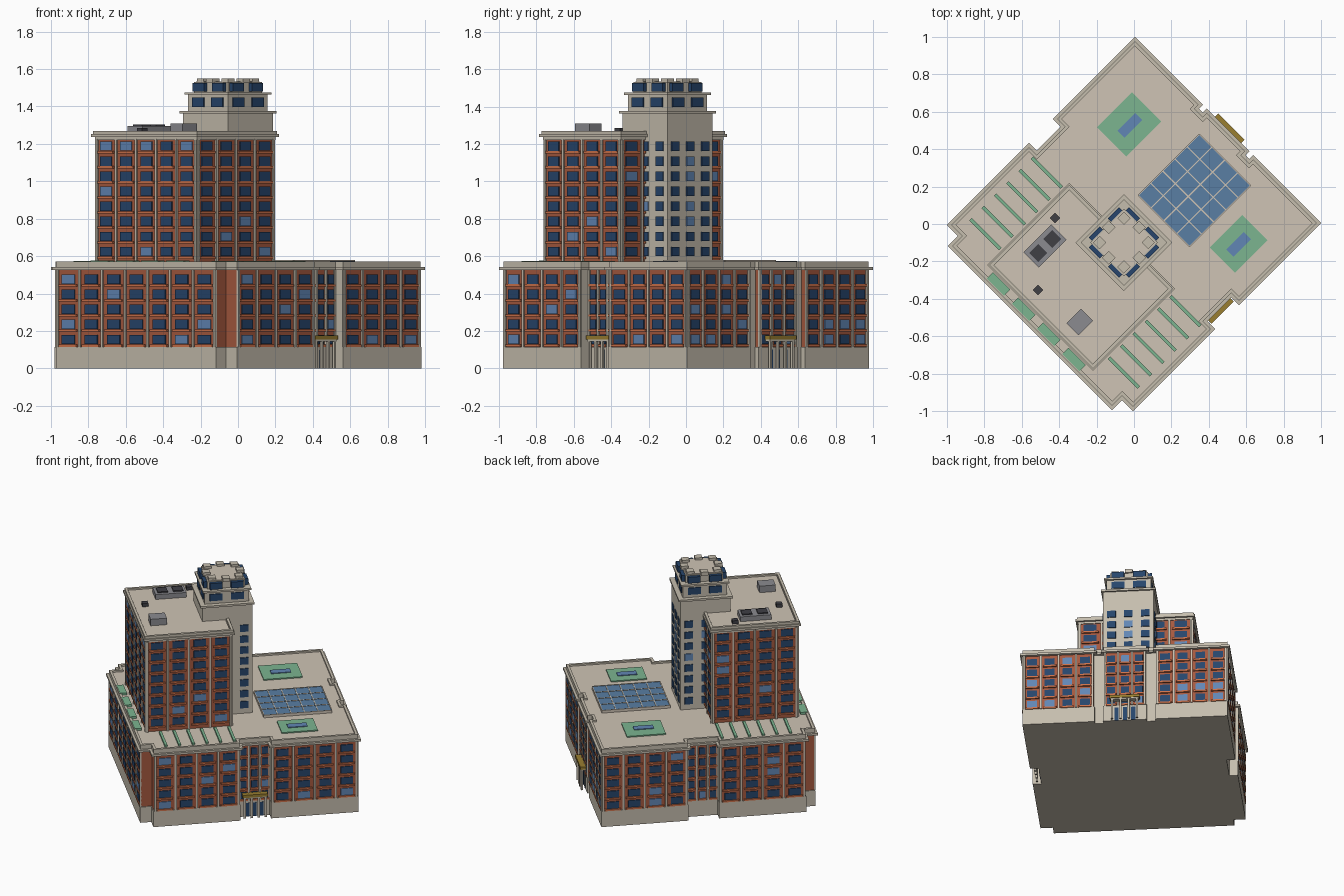
import bpy, bmesh, math, random
from mathutils import Matrix, Vector

if "Cube" in bpy.data.objects:
    bpy.data.objects.remove(bpy.data.objects["Cube"])

random.seed(4)
COL = dict(stone=(.56, .51, .42), roof=(.62, .55, .46), brick=(.38, .1, .05), sill=(.62, .17, .07),
           dark=(.02, .06, .15), light=(.12, .24, .46), green=(.2, .46, .28), sky=(.1, .21, .37),
           gold=(.32, .21, .03), metal=(.26, .26, .28), black=(.05, .05, .06))
MATS = {}
for k, c in COL.items():
    MATS[k] = bpy.data.materials.new(k)
    MATS[k].diffuse_color = (*c, 1)
PARTS = {}


def part(name, mat):
    if name not in PARTS:
        PARTS[name] = (bmesh.new(), mat)
    return PARTS[name][0]


def box(name, mat, u0, u1, v0, v1, z0, z1, M=Matrix()):
    m = M @ Matrix.Translation(((u0 + u1) / 2, (v0 + v1) / 2, (z0 + z1) / 2)) \
        @ Matrix.Diagonal((u1 - u0, v1 - v0, z1 - z0, 1))
    bmesh.ops.create_cube(part(name, mat), size=1, matrix=m)


def offset(poly, d):
    # grow a right-angled counter-clockwise outline
    out = []
    for i, p in enumerate(poly):
        a, b, p = Vector(poly[i - 1]), Vector(poly[(i + 1) % len(poly)]), Vector(p)
        e, f = (p - a).normalized(), (b - p).normalized()
        out.append(tuple(p + d * Vector((e.y + f.y, -e.x - f.x))))
    return out


def prism(name, mat, poly, z0, z1):
    bm = part(name, mat)
    lo = [bm.verts.new((*p, z0)) for p in poly]
    hi = [bm.verts.new((*p, z1)) for p in poly]
    n = len(poly)
    for i in range(n):
        j = (i + 1) % n
        bm.faces.new((lo[i], lo[j], hi[j], hi[i]))
    bm.faces.new(hi)
    bm.faces.new(lo[::-1])


def ring(name, mat, outer, inner, z0, z1):
    bm = part(name, mat)
    L = [[bm.verts.new((*p, z)) for p in q] for q, z in
         ((outer, z0), (outer, z1), (inner, z1), (inner, z0))]
    n = len(outer)
    for k in range(4):
        a, b = L[k], L[(k + 1) % 4]
        for i in range(n):
            j = (i + 1) % n
            bm.faces.new((a[i], a[j], b[j], b[i]))


def wall_frame(u, v, ang):
    # local +x points out of the wall, y runs along it
    return Matrix.Translation((u, v, 0)) @ Matrix.Rotation(math.radians(ang), 4, 'Z')


def facade(name, u, v, ang, width, cols, z0, rows, ztop=None, wide=.56, h=.05, dz=.0805,
           zb=0, trim=True, depth=.006):
    M = wall_frame(u, v, ang)
    s = width / cols
    w = s * wide
    for c in range(cols):
        y = -width / 2 + s * (c + .5)
        for r in range(rows):
            z = z0 + dz * r
            k = 'light' if random.random() < .13 else 'dark'
            box(name + '_windows_' + k, k, -.02, depth, y - w / 2, y + w / 2, z - h / 2, z + h / 2, M)
            if trim:
                box(name + '_sills', 'sill', -.005, .011, y - s * .38, y + s * .38,
                    z - h / 2 - .014, z - h / 2 - .002, M)
    if trim:
        for c in range(cols + 1):
            y = -width / 2 + s * c
            y = min(max(y, -width / 2 + .007), width / 2 - .007)
            box(name + '_pilasters', 'stone', -.005, .009, y - .007, y + .007, zb, ztop, M)


def rect(u0, u1, v0, v1):
    return [(u0, v0), (u1, v0), (u1, v1), (u0, v1)]


# podium
half = [(-.765, -.6), (-.69, -.6), (-.69, -.683), (-.11, -.683), (-.11, -.625), (.11, -.625),
        (.11, -.683), (.69, -.683), (.69, -.21), (.66, -.21), (.66, -.14), (.69, -.14)]
pod = half + [(u, -v) for u, v in reversed(half)]
prism('podium_base', 'stone', offset(pod, .006), 0, .115)
prism('podium_walls', 'brick', pod, .115, .526)
prism('podium_cornice', 'stone', offset(pod, .021), .526, .541)
prism('podium_roof', 'roof', offset(pod, -.012), .541, .56)
ring('podium_parapet', 'stone', offset(pod, .004), offset(pod, -.014), .541, .572)
pk = dict(z0=.155, rows=5, zb=.115, ztop=.526)
facade('podium_front', -.765, 0, 180, 1.2, 7, **pk)
for s in (1, -1):
    for u in (-.4, .4):
        facade('podium_side', u, s * .683, 90 * s, .58, 4, **pk)
    facade('podium_side_bay', 0, s * .625, 90 * s, .22, 3, **pk)
    facade('podium_back', .69, s * .4465, 0, .473, 4, **pk)
    # stone linings of the recesses
    box('recess_linings', 'stone', .655, .664, s * .175 - .035, s * .175 + .035, .115, .526)
    for t in (1, -1):
        box('recess_linings', 'stone', t * .109 - .003, t * .109 + .003,
            s * .653 - .031, s * .653 + .031, .115, .526)
facade('podium_back_bay', .69, 0, 0, .28, 3, **pk)

# entrance porches on the right side and the back
for u, v, ang, w in ((0, -.625, -90, .085), (.69, 0, 0, .1)):
    M = wall_frame(u, v, ang)
    box('entrance_canopy', 'gold', 0, .045, -w, w, .155, .175, M)
    box('entrance_canopy_slab', 'stone', 0, .04, -w + .005, w - .005, .145, .155, M)
    for i in range(4):
        y = (i - 1.5) * w * .56
        box('entrance_columns', 'stone', .025, .039, y - .007, y + .007, 0, .15, M)
    for i in range(3):
        y = (i - 1) * w * .56
        box('entrance_doors', 'dark', 0, .008, y - .014, y + .014, 0, .1, M)

# brick tower
tow = rect(-.69, -.11, -.38, .38)
prism('tower_walls', 'brick', tow, .55, 1.235)
prism('tower_cornice', 'stone', offset(tow, .02), 1.237, 1.252)
prism('tower_frieze', 'stone', offset(tow, .006), 1.222, 1.238)
prism('tower_roof', 'roof', offset(tow, -.01), 1.25, 1.26)
ring('tower_parapet', 'stone', offset(tow, .012), offset(tow, -.006), 1.252, 1.27)
tk = dict(z0=.625, rows=8, zb=.56, ztop=1.225)
facade('tower_front', -.69, 0, 180, .76, 5, **tk)
facade('tower_back', -.11, 0, 0, .76, 5, **tk)
for s in (1, -1):
    facade('tower_side', -.4, s * .38, 90 * s, .58, 4, **tk)

# stone core with stepped crown
cu, cv = -.108, -.032
sq = lambda h: rect(cu - h, cu + h, cv - h, cv + h)
prism('core_walls', 'stone', sq(.17), .55, 1.365)
prism('core_cornice', 'stone', sq(.183), 1.362, 1.376)
prism('crown_lower', 'stone', sq(.15), 1.376, 1.465)
prism('crown_cornice', 'stone', sq(.164), 1.463, 1.476)
prism('crown_upper', 'stone', sq(.128), 1.476, 1.53)
prism('crown_roof', 'roof', sq(.12), 1.53, 1.534)
for ang in (0, 90, 180, 270):
    d = Vector((math.cos(math.radians(ang)), math.sin(math.radians(ang))))
    at = lambda r: (cu + d.x * r, cv + d.y * r, ang)
    if ang != 180:
        facade('core', *at(.17), .34, 3, .625, 8, wide=.5, trim=False)
    facade('crown_lower', *at(.15), .29, 2, 1.423, 1, wide=.6, trim=False)
    facade('crown_upper', *at(.148), .29, 2, 1.503, 1, wide=.58, h=.045, trim=False, depth=.004)
for i in range(8):
    a = math.radians(45 * i)
    r = .13 if i % 2 else .115
    u, v = cu + r * math.cos(a), cv + r * math.sin(a)
    box('crown_blocks', 'stone', u - .025, u + .025, v - .025, v + .025, 1.525, 1.55)

# glazed roof light with bars
box('roof_light', 'sky', .125, .585, -.295, .093, .555, .577)
for i in range(6):
    u = .125 + .092 * i
    box('roof_light_bars', 'roof', u - .003, u + .003, -.295, .093, .56, .58)
for i in range(5):
    v = -.295 + .097 * i
    box('roof_light_bars', 'roof', .125, .585, v - .003, v + .003, .56, .58)

# roof gardens, pools and planters
for g, p in (((.225, .49, .285, .505), (.29, .425, .362, .415)),
             ((.198, .443, -.565, -.375), (.252, .385, -.5, -.445))):
    box('roof_gardens', 'green', *g, .555, .568)
    box('roof_pools', 'light', *p, .56, .573)
for i in range(6):
    u = -.6 + .093 * i
    for s in (1, -1):
        a, b = sorted((s * .41, s * .635))
        box('terrace_strips', 'green', u - .009, u + .009, a, b, .555, .573)
for v in (-.285, -.095, .095, .285):
    box('front_planters', 'green', -.763, -.716, v - .065, v + .065, .555, .576)

# tower roof equipment
box('cooling_unit', 'metal', -.525, -.315, .195, .31, 1.255, 1.295)
for u in (-.366, -.472):
    box('cooling_fans', 'black', u - .034, u + .034, .219, .287, 1.29, 1.303)
for u, v in ((-.276, .321), (-.612, .113)):
    box('roof_vents', 'black', u - .02, u + .02, v - .02, v + .02, 1.255, 1.285)
box('plant_box', 'metal', -.63, -.52, -.21, -.12, 1.255, 1.308)

# turn the plan by 45 degrees and make the objects
turn = Matrix.Rotation(math.pi / 4, 4, 'Z')
for name, (bm, mat) in PARTS.items():
    bm.transform(turn)
    bmesh.ops.recalc_face_normals(bm, faces=bm.faces)
    me = bpy.data.meshes.new(name)
    bm.to_mesh(me)
    bm.free()
    me.materials.append(MATS[mat])
    bpy.context.scene.collection.objects.link(bpy.data.objects.new(name, me))

for m in bpy.data.materials:
    if m.users and not m.is_grease_pencil:
        m.use_nodes = True
        m.node_tree.nodes["Principled BSDF"].inputs["Base Color"].default_value = m.diffuse_color
